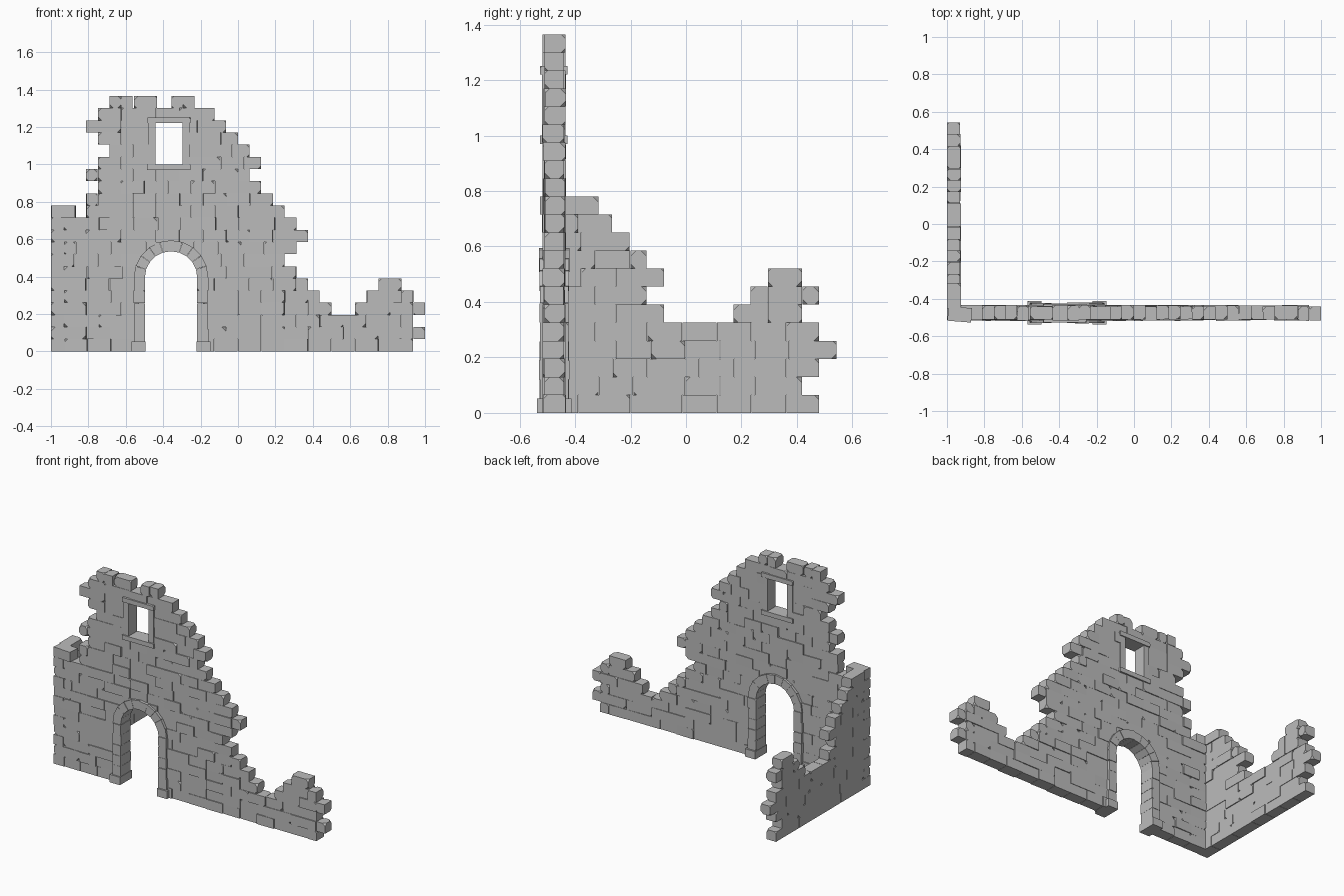
import bpy, bmesh, math, random
from mathutils import Matrix, Vector

random.seed(7)
if "Cube" in bpy.data.objects:
    bpy.data.objects.remove(bpy.data.objects["Cube"])

ROW = 0.065       # course height
THICK = 0.07      # wall thickness
WALL_Y = -0.475   # centre plane of the front wall
WALL_X = -0.965   # centre plane of the side wall
DOOR_X, SPRING = -0.358, 0.395
WINDOW_X = -0.37

stone = bpy.data.materials.new("grey_stone")
stone.use_nodes = True
stone.diffuse_color = (0.5, 0.5, 0.5, 1)
stone.node_tree.nodes["Principled BSDF"].inputs["Base Color"].default_value = (0.5, 0.5, 0.5, 1)


def finish(bm, name):
    bmesh.ops.recalc_face_normals(bm, faces=bm.faces)
    mesh = bpy.data.meshes.new(name)
    bm.to_mesh(mesh)
    bm.free()
    mesh.materials.append(stone)
    obj = bpy.data.objects.new(name, mesh)
    bpy.context.collection.objects.link(obj)


def block(bm, lo, hi, turn=0.0, chip=0.0, ends=(), size=0.018):
    """Box from lo to hi, turned about z, with some corners knocked off."""
    lo, hi = Vector(lo), Vector(hi)
    mid = (lo + hi) / 2
    m = Matrix.Translation(mid) @ Matrix.Rotation(turn, 4, "Z") @ Matrix.Diagonal((*(hi - lo), 1))
    verts = bmesh.ops.create_cube(bm, size=1, matrix=m)["verts"]
    axis = 0 if (hi - lo).x >= (hi - lo).y else 1
    for v in verts:
        side = 1 if v.co[axis] > mid[axis] else -1
        if v.co.z > 0.01 and random.random() < (0.75 if side in ends else chip):
            bmesh.ops.bevel(bm, geom=[v], offset=size * random.uniform(0.6, 1.2),
                            affect="VERTICES", segments=1)
    return verts


def course(bm, a, b, row, along_x, ends):
    """Lay one run of bricks from a to b."""
    cuts = [a]
    step = 0.0625 * random.choice((1, 2, 3))
    while cuts[-1] + step < b - 0.05:
        cuts.append(cuts[-1] + step)
        step = 0.0625 * random.choice((2, 2, 2, 3))
    cuts.append(b)
    z0, z1 = row * ROW, (row + 1) * ROW
    for s, e in zip(cuts, cuts[1:]):
        out = THICK / 2 + random.choice((0, 0, 0.003, 0.007))
        back = THICK / 2 + random.choice((0, 0, 0.003, 0.006))
        turn = random.choice((0, 0, 0, 0.02, -0.02))
        free = [d for d, at in ((-1, s == a), (1, e == b)) if at and d in ends]
        s, e = s + 0.001, e - 0.001
        if along_x:
            block(bm, (s, WALL_Y - out, z0), (e, WALL_Y + back, z1), turn, 0.1, free)
        else:
            block(bm, (WALL_X - THICK / 2, s, z0), (WALL_X + back, e, z1), 0, 0.1, free)


# Broken outline of each wall: runs per course, in half-brick steps
front_rows = [
    [(0, 31)], [(0, 32)], [(0, 31)], [(0, 24), (26, 32)], [(0, 23), (27, 31)],
    [(0, 22), (28, 30)], [(0, 21)], [(0, 20)], [(0, 21)], [(0, 22)], [(0, 21)],
    [(3, 20)], [(3, 19)], [(4, 18)], [(3, 17)], [(4, 18)], [(5, 17)], [(4, 16)],
    [(3, 15)], [(4, 14)], [(5, 7), (7.1, 9.1), (10.3, 12.3)]]
side_rows = [
    [(0, 16)], [(0, 15)], [(0, 16)], [(0, 17)], [(0, 16)], [(0, 7), (11, 15)],
    [(0, 6), (12, 16)], [(0, 7), (13, 15)], [(0, 6)], [(0, 5)], [(0, 4)], [(1, 3.2)]]


def opening(row):
    """Gap that the doorway or window leaves in a course."""
    z = (row + 0.5) * ROW
    if z < SPRING + 0.165:
        half = math.sqrt(0.169 ** 2 - max(0, z - SPRING) ** 2)
        return DOOR_X - half, DOOR_X + half
    if 15 <= row <= 18:
        return WINDOW_X - 0.09, WINDOW_X + 0.09
    return None


# Front wall
bm = bmesh.new()
for row, runs in enumerate(front_rows):
    gap = opening(row)
    for start, stop in runs:
        a, b = start / 16 - 1, stop / 16 - 1
        if start == 0 and row % 2 == 0:
            a = WALL_X + THICK / 2      # side wall takes the corner here
        if gap and a < gap[0] < b:
            course(bm, a, gap[0], row, True, (-1,))
            course(bm, gap[1], b, row, True, (1,))
        else:
            course(bm, a, b, row, True, (-1, 1))
# loose corner stone on top of the corner
block(bm, (-0.995, -0.522, 11 * ROW), (-0.868, -0.445, 12 * ROW), -0.08, 0.2)
finish(bm, "front_wall")

# Side wall
bm = bmesh.new()
for row, runs in enumerate(side_rows):
    for start, stop in runs:
        a, b = start * 0.0622 - 0.514, stop * 0.0622 - 0.514
        if start == 0 and row % 2:
            a = WALL_Y + THICK / 2
        course(bm, a, b, row, False, (-1, 1) if start > 1 else (1,))
finish(bm, "side_wall")

# Door surround: feet, jamb stones and arch stones
bm = bmesh.new()
for side in (-1, 1):
    def jamb(inner, outer, depth, z0, z1, chip):
        xs = sorted((DOOR_X + side * inner, DOOR_X + side * outer))
        block(bm, (xs[0], WALL_Y - depth, z0), (xs[1], WALL_Y + depth, z1), 0, chip, (), 0.01)
    jamb(0.136, 0.211, 0.063, 0, 0.052, 0.2)
    for i in range(5):
        h = (SPRING - 0.052) / 5
        jamb(0.138, 0.198 + random.uniform(-0.004, 0.002), random.uniform(0.05, 0.055),
             0.052 + i * h, 0.051 + (i + 1) * h, 0.15)
STONES = 10
for i in range(STONES):
    a0, a1 = (math.pi * (i + t) / STONES for t in (0.01, 0.99))
    depth = random.uniform(0.05, 0.056)
    for v in block(bm, (a0, WALL_Y - depth, 0.14), (a1, WALL_Y + depth, 0.199)):
        angle, radius = v.co.x, v.co.z
        if angle:
            v.co.x = DOOR_X + radius * math.cos(angle)
            v.co.z = SPRING + radius * math.sin(angle)
finish(bm, "door_arch")

# Window frame: sill, lintel and posts
bm = bmesh.new()
for z0, z1, half in ((0.97, 1.0, 0.117), (1.22, 1.25, 0.115)):
    block(bm, (WINDOW_X - half, WALL_Y - 0.052, z0), (WINDOW_X + half, WALL_Y + 0.048, z1),
          0, 0.3, (), 0.008)
for side in (-1, 1):
    x = WINDOW_X + side * 0.091
    block(bm, (x - 0.019, WALL_Y - 0.044, 1.0), (x + 0.019, WALL_Y + 0.041, 1.22))
finish(bm, "window_frame")
